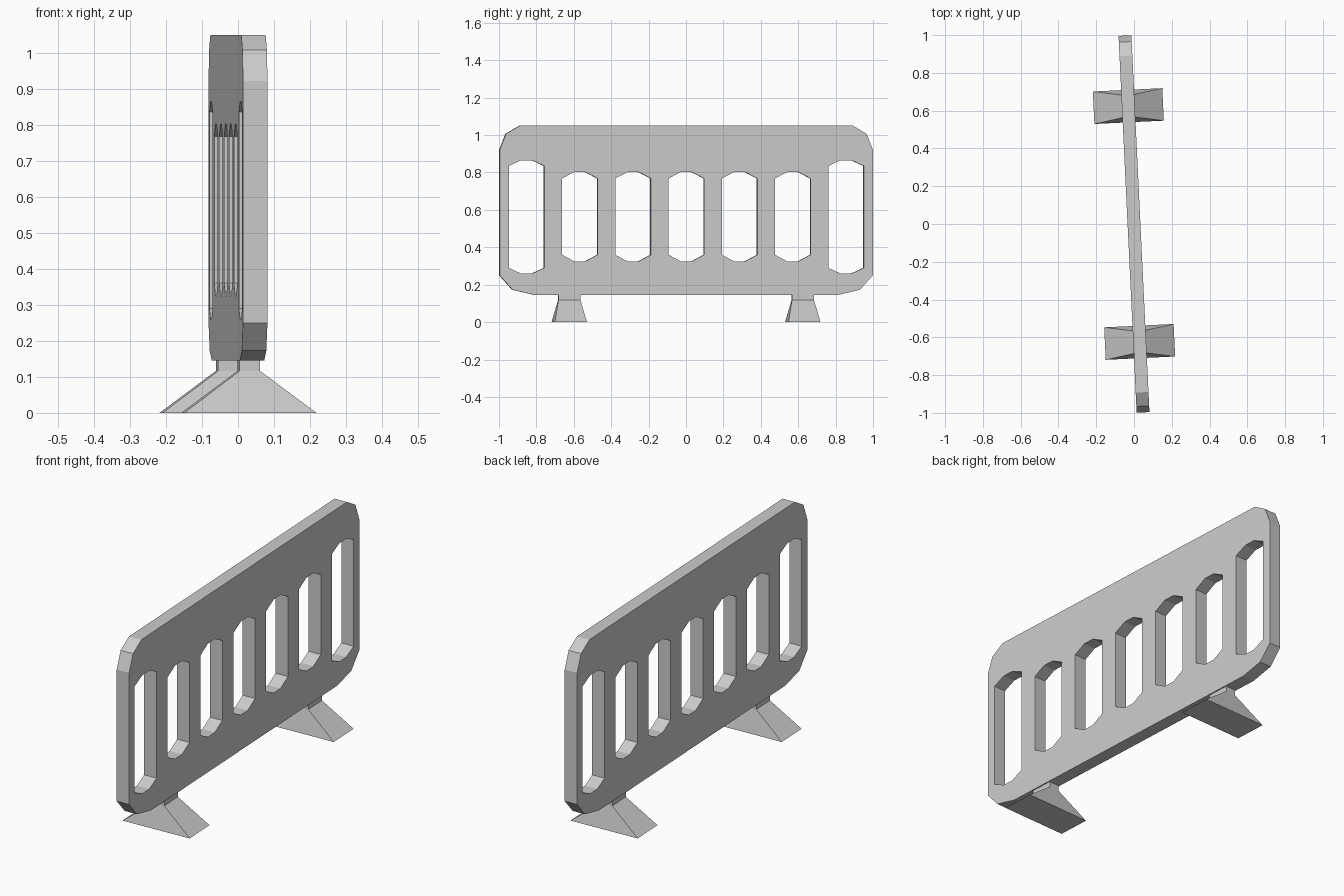
import bpy, bmesh
from math import radians
from mathutils import Matrix

if "Cube" in bpy.data.objects:
    bpy.data.objects.remove(bpy.data.objects["Cube"])

YAW = radians(2.75)   # whole barrier is turned slightly about z
THICK = 0.068


def octagon(cy, hw, flat, z0, z1, z2, z3):
    """Window outline: straight sides with chamfered top and bottom."""
    return [(cy - flat, z0), (cy + flat, z0), (cy + hw, z1), (cy + hw, z2),
            (cy + flat, z3), (cy - flat, z3), (cy - hw, z2), (cy - hw, z1)]


# Barrier panel: outline with seven windows, filled and extruded
half = [(0.81, 0.145), (0.93, 0.173), (0.9985, 0.25),
        (0.9985, 0.922), (0.965, 1.007), (0.892, 1.05)]
outlines = [half + [(-y, z) for y, z in reversed(half)]]
for i in range(-3, 4):
    if abs(i) == 3:
        zs = (0.26, 0.29, 0.835, 0.865)
    else:
        zs = (0.325, 0.36, 0.768, 0.802)
    outlines.append(octagon(i * 0.285, 0.095, 0.03, *zs))

curve = bpy.data.curves.new("barrier_panel", 'CURVE')
curve.dimensions = '2D'
curve.fill_mode = 'BOTH'
curve.extrude = THICK / 2
for pts in outlines:
    s = curve.splines.new('POLY')
    s.points.add(len(pts) - 1)
    for p, (y, z) in zip(s.points, pts):
        p.co = (y, z, 0, 1)
    s.use_cyclic_u = True
    s.use_smooth = False
panel = bpy.data.objects.new("barrier_panel", curve)
panel.rotation_euler = (radians(90), 0, radians(90) + YAW)
bpy.context.collection.objects.link(panel)
bpy.context.view_layer.objects.active = panel
panel.select_set(True)
bpy.ops.object.convert(target='MESH')
bpy.context.object.data.shade_flat()


# Feet: flared base below a short neck that enters the panel
def foot(name, y):
    bm = bmesh.new()
    rings = []
    for hx, hy, z in ((0.184, 0.086, 0), (0.028, 0.059, 0.117), (0.028, 0.059, 0.16)):
        rings.append([bm.verts.new((sx * hx, y + sy * hy, z))
                      for sx, sy in ((-1, -1), (1, -1), (1, 1), (-1, 1))])
    for a, b in zip(rings, rings[1:]):
        for i in range(4):
            j = (i + 1) % 4
            bm.faces.new((a[i], a[j], b[j], b[i]))
    bm.faces.new(rings[0][::-1])
    bm.faces.new(rings[-1])
    bm.transform(Matrix.Rotation(YAW, 4, 'Z'))
    me = bpy.data.meshes.new(name)
    bm.to_mesh(me)
    bm.free()
    bpy.context.collection.objects.link(bpy.data.objects.new(name, me))


foot("front_foot", -0.625)
foot("back_foot", 0.625)
